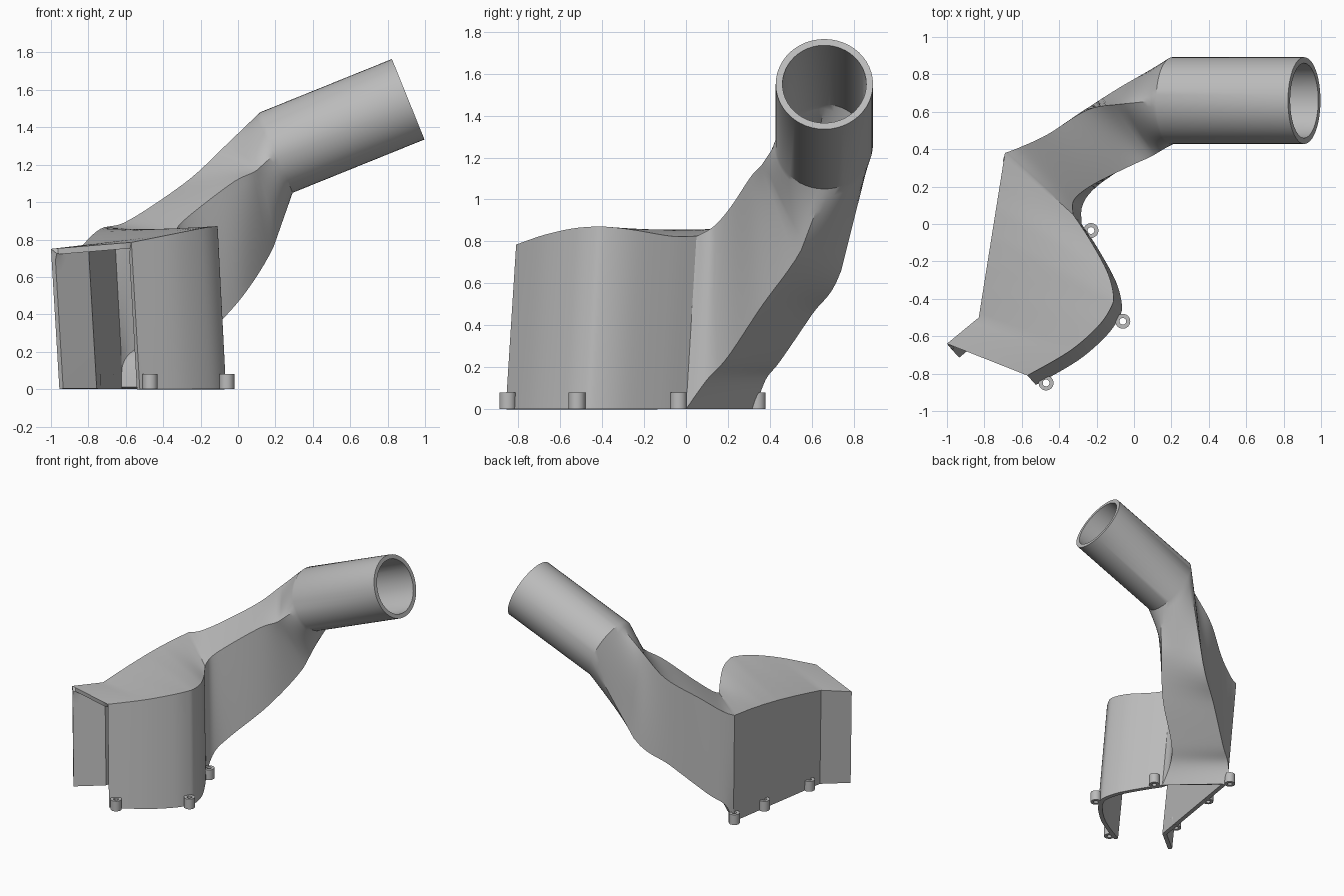
import bpy, bmesh, math
from mathutils import Vector as V

cube = bpy.data.objects.get("Cube")
if cube:
    bpy.data.objects.remove(cube)

grey = bpy.data.materials.new("plain grey")
grey.use_nodes = True
colour = (0.5, 0.5, 0.5, 1)
grey.diffuse_color = colour
grey.node_tree.nodes["Principled BSDF"].inputs["Base Color"].default_value = colour

SIDE = 12       # segments on each side of a section
STEP = 6        # sections between two stations
LEAN = V((0.045, -0.05, 0))


def spline(pts, i, t):
    """Smooth curve through the points, on the span from i to i + 1."""
    p0, p1 = pts[max(i - 1, 0)], pts[i]
    p2, p3 = pts[i + 1], pts[min(i + 2, len(pts) - 1)]
    return 0.5 * (2 * p1 + (p2 - p0) * t + (2 * p0 - 5 * p1 + 4 * p2 - p3) * t * t
                  + (3 * p1 - p0 - 3 * p2 + p3) * t ** 3)


def floor_of(p):
    return V((p.x, p.y, 0)) + LEAN


def section(corners, closed):
    """Points along a section, running up the left, over the top, down the right."""
    ends = corners[1:] + corners[:1]
    sides = list(zip(corners, ends))[:4 if closed else 3]
    pts = [a.lerp(b, k / SIDE) for a, b in sides for k in range(SIDE)]
    return pts if closed else pts + [corners[3]]


def skin(bm, rings, closed):
    rows = [[bm.verts.new(p) for p in r] for r in rings]
    for a, b in zip(rows, rows[1:]):
        n = len(a)
        for j in range(n if closed else n - 1):
            k = (j + 1) % n
            bm.faces.new((a[j], a[k], b[k], b[j]))


def finish(bm, name, thickness=0):
    mesh = bpy.data.meshes.new(name)
    bm.to_mesh(mesh)
    bm.free()
    mesh.materials.append(grey)
    ob = bpy.data.objects.new(name, mesh)
    bpy.context.collection.objects.link(ob)
    bpy.ops.object.select_all(action='DESELECT')
    ob.select_set(True)
    bpy.context.view_layer.objects.active = ob
    if thickness:
        mod = ob.modifiers.new("wall", 'SOLIDIFY')
        mod.thickness = thickness
        mod.offset = -1
        mod.use_even_offset = True
        bpy.ops.object.modifier_apply(modifier=mod.name)
    bpy.ops.object.shade_smooth_by_angle(angle=math.radians(30))
    return ob


bm = bmesh.new()

# Hood: open front and bottom, angled left wall, curved right wall
right = [V(p) for p in [(-.57, -.81, .785), (-.345, -.68, .83), (-.195, -.55, .86),
                        (-.125, -.45, .87), (-.11, -.38, .87), (-.145, -.25, .855),
                        (-.245, -.07, .825), (-.325, .05, .825)]]
bend, corner = V((-.83, -.5, .77)), V((-.69, .38, .87))
left = [V((-1, -.64, .75)), bend]
for k in range(1, 7):
    p = bend.lerp(corner, k / 6)
    p.z = bend.z + (corner.z - bend.z) * math.sin(k / 6 * math.pi / 2)
    left.append(p)
rings = []
for i in range(len(right) - 1):
    for s in range(STEP + (i == len(right) - 2)):
        t = s / STEP
        a, b = left[i].lerp(left[i + 1], t), spline(right, i, t)
        rings.append(section([floor_of(a), a, b, floor_of(b)], False))
skin(bm, rings, False)

# Outlet circle, tilted upward
out = V((.927, 0, .375))
up = V((-.375, 0, .927))
start, end = V((.205, .66, 1.265)), V((.91, .66, 1.55))


def circle(c):
    angles = [2 * math.pi * k / (4 * SIDE) for k in range(4 * SIDE)]
    return [c + .232 * (V((0, 1, 0)) * math.cos(a) + up * math.sin(a)) for a in angles]


# Duct: four edge curves, from the back of the hood to the outlet
mouth = circle(start)
edges = [
    [floor_of(corner), (-.61, .38, .14), (-.5, .45, .23), (-.28, .6, .45), (-.06, .74, .66)],
    [corner, (-.61, .41, .89), (-.46, .48, .98), (-.25, .61, 1.13), (-.08, .64, 1.29)],
    [right[-1], (-.32, .13, .87), (-.22, .21, .96), (-.02, .31, 1.11), (.1, .365, 1.17)],
    [floor_of(right[-1]), (-.275, .1, .14), (-.2, .2, .25), (.02, .36, .49), (.19, .55, .76)],
]
edges = [[V(p) for p in e] + [mouth[n * SIDE]] for n, e in enumerate(edges)]
rings = [section([spline(e, i, s / STEP) for e in edges], True)
         for i in range(4) for s in range(STEP)]
last = section([e[4] for e in edges], True)
for s in range(9):
    rings.append([p.lerp(q, s / 8) for p, q in zip(last, mouth)])

# Outlet pipe
rings.append(circle(end))
skin(bm, rings, True)
bmesh.ops.remove_doubles(bm, verts=bm.verts, dist=0.0005)
finish(bm, "hood_duct_and_pipe", 0.032)

# Screw bosses around the base
spots = [(-.47, -.85), (-.06, -.52), (-.23, -.035), (-.775, -.43), (-.705, .03), (-.66, .34)]
for n, (x, y) in enumerate(spots):
    bm = bmesh.new()
    profile = [(.04, 0), (.04, .08), (.018, .08), (.018, 0), (.04, 0)]
    rings = []
    for r, z in profile:
        rings.append([V((x + r * math.cos(a), y + r * math.sin(a), z))
                      for a in [math.tau * k / 24 for k in range(24)]])
    skin(bm, rings, True)
    bmesh.ops.remove_doubles(bm, verts=bm.verts, dist=0.0001)
    bmesh.ops.recalc_face_normals(bm, faces=bm.faces)
    finish(bm, f"screw_boss_{n + 1}")
